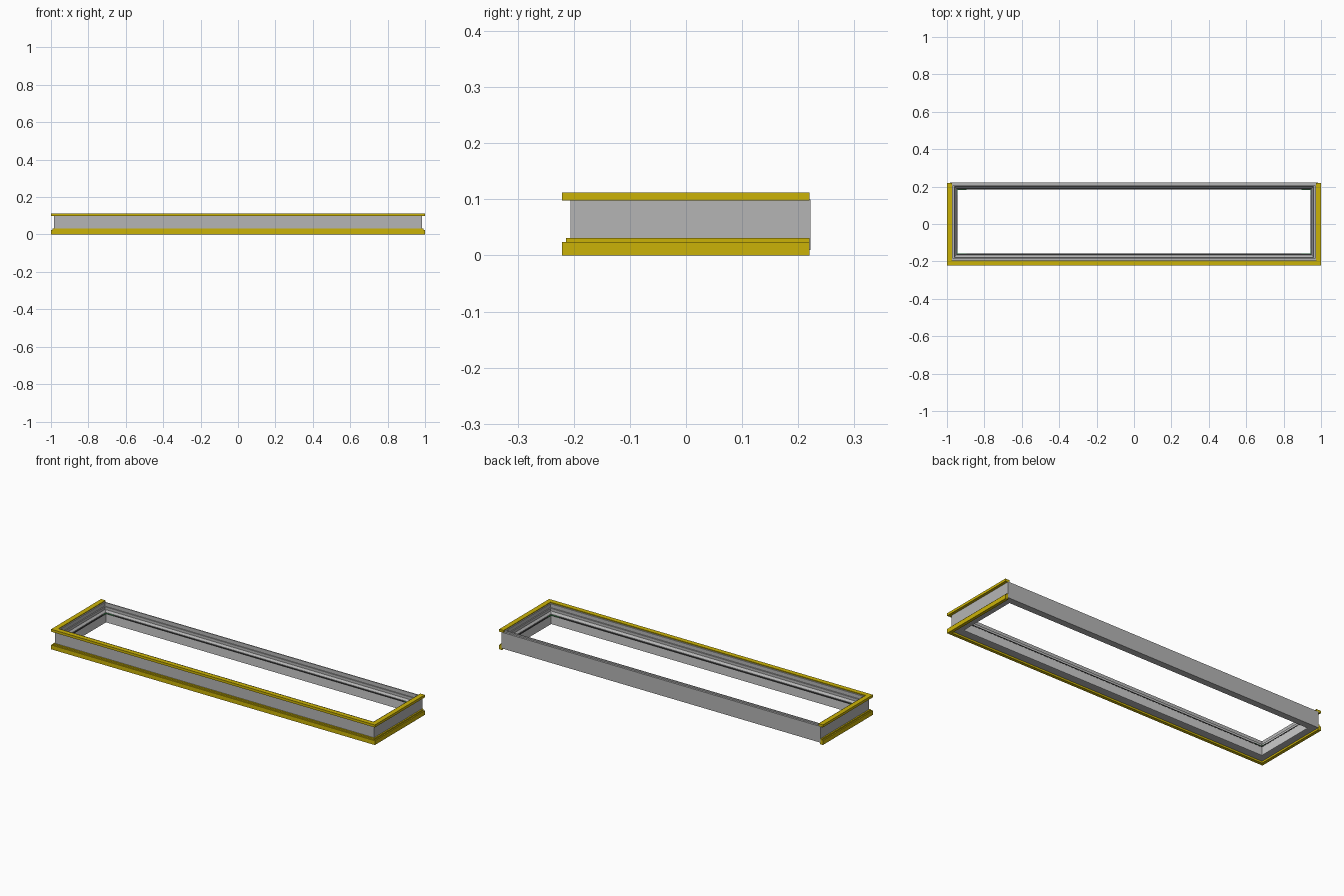
import bpy, bmesh

if "Cube" in bpy.data.objects:
    bpy.data.objects.remove(bpy.data.objects["Cube"])

def material(name, color):
    m = bpy.data.materials.new(name)
    m.diffuse_color = color
    m.use_nodes = True
    m.node_tree.nodes["Principled BSDF"].inputs["Base Color"].default_value = m.diffuse_color
    return m

gold = material("gold", (0.60, 0.45, 0.002, 1))
grey = material("mid_grey", (0.46, 0.46, 0.46, 1))
dark = material("dark_seal", (0.05, 0.05, 0.05, 1))
green = material("green", (0.03, 0.45, 0.08, 1))

X, FRONT, BACK = 0.985, -0.206, 0.222   # outer faces of the frame body

def sweep(name, profile, path, closed, mat=None):
    """Sweep a closed (inset, z) profile along mitred corners given by path(inset)."""
    bm = bmesh.new()
    columns = []
    for d, z in profile:
        columns.append([bm.verts.new((x, y, z)) for x, y in path(d)])
    n, count = len(profile), len(columns[0])
    for i in range(n):
        a, b = columns[i], columns[(i + 1) % n]
        for k in range(count if closed else count - 1):
            j = (k + 1) % count
            bm.faces.new((a[k], a[j], b[j], b[k]))
    if not closed:
        bm.faces.new([c[0] for c in columns])
        bm.faces.new([c[-1] for c in columns])
    bmesh.ops.recalc_face_normals(bm, faces=bm.faces)
    me = bpy.data.meshes.new(name)
    bm.to_mesh(me)
    bm.free()
    ob = bpy.data.objects.new(name, me)
    bpy.context.collection.objects.link(ob)
    if mat:
        me.materials.append(mat)
    return ob

def ring(d):
    x, f, b = X - d, FRONT + 1.15 * d, BACK - 0.92 * d
    return [(-x, f), (x, f), (x, b), (-x, b)]

def three_sides(d):
    x, f, b = X - d, FRONT + d, 0.22
    return [(-x, b), (-x, f), (x, f), (x, b)]

# grey frame with stepped inner rebate
sweep("frame_body", [(0, .01), (0, .1), (.012, .1), (.012, .108), (.018, .108),
                     (.018, .087), (.024, .087), (.024, .072), (.034, .062),
                     (.034, .01)],
      ring, True, grey)

# lighter inner lining and the dark seal along its upper edge
sweep("inner_lining", [(.034, .01), (.034, .056), (.04, .056), (.04, .01)], ring, True)
sweep("inner_seal", [(.036, .056), (.036, .061), (.041, .061), (.041, .056)],
      ring, True, dark)

# gold mouldings on the front and both ends
sweep("top_trim", [(-.015, .098), (-.015, .112), (.012, .112), (.012, .098)],
      three_sides, False, gold)
sweep("bottom_trim", [(-.015, 0), (-.015, .024), (-.008, .024), (-.008, .031),
                      (.002, .031), (.002, 0)],
      three_sides, False, gold)

# thin green angle brackets lying on the seal at the inner corners
for sx in (-1, 1):
    for sy, y in ((-1, -0.161), (1, 0.1855)):
        x, t, leg = sx * 0.9455, 0.003, 0.05
        def bracket(d):
            return [(x - sx * leg, y - sy * d), (x - sx * d, y - sy * d),
                    (x - sx * d, y - sy * leg * 0.6)]
        sweep("corner_bracket", [(0, .0605), (0, .062), (t, .062), (t, .0605)],
              bracket, False, green)
